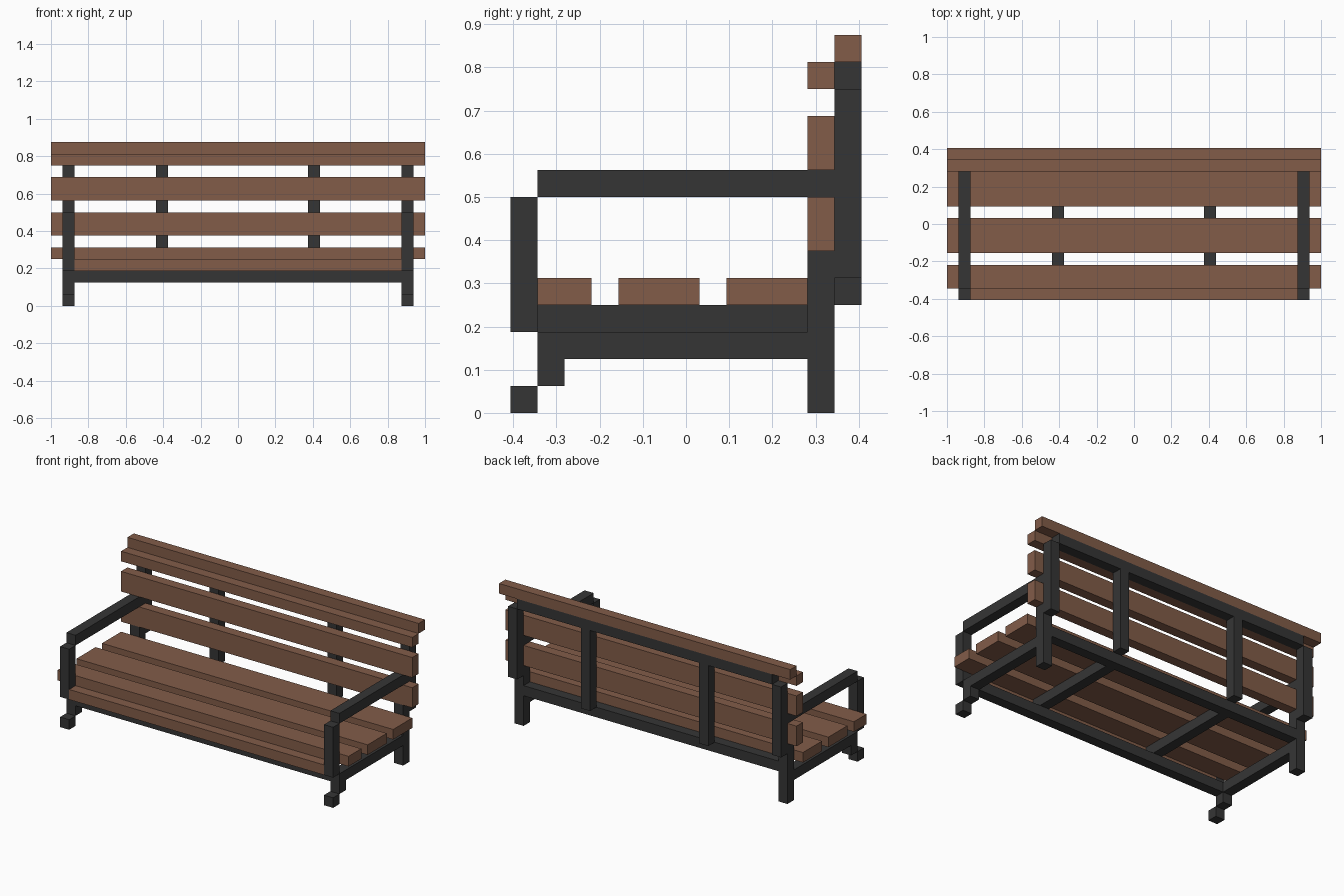
import bpy

if "Cube" in bpy.data.objects:
    bpy.data.objects.remove(bpy.data.objects["Cube"])

U = 1 / 16  # the model sits on a 1/16 unit grid: 32 wide, 13 deep, 14 high


def material(name, rgb):
    m = bpy.data.materials.new(name)
    m.diffuse_color = (*rgb, 1)
    m.use_nodes = True
    m.node_tree.nodes["Principled BSDF"].inputs["Base Color"].default_value = m.diffuse_color
    return m


WOOD = material("brown wood", (0.223, 0.107, 0.066))
IRON = material("dark iron", (0.036, 0.036, 0.036))


def box(name, x, y, z, mat):
    """Box from grid ranges; x counts from the left, y from the front, z from the ground."""
    x0, x1 = (v * U - 1 for v in x)
    y0, y1 = ((v - 6.5) * U for v in y)
    z0, z1 = (v * U for v in z)
    verts = [(a, b, c) for c in (z0, z1) for a, b in ((x0, y0), (x1, y0), (x1, y1), (x0, y1))]
    faces = [(3, 2, 1, 0), (4, 5, 6, 7)]
    faces += [(i, (i + 1) % 4, (i + 1) % 4 + 4, i + 4) for i in range(4)]
    me = bpy.data.meshes.new(name)
    me.from_pydata(verts, [], faces)
    me.materials.append(mat)
    ob = bpy.data.objects.new(name, me)
    bpy.context.collection.objects.link(ob)


def pair(name, x, y, z, mat):
    """The same box on the left and the right."""
    box(name + "_left", x, y, z, mat)
    box(name + "_right", (32 - x[1], 32 - x[0]), y, z, mat)


# Seat boards and the lowered front lip
for i, y in enumerate([(1, 3), (4, 7), (8, 11)]):
    box(f"seat_board_{i + 1}", (0, 32), y, (4, 5), WOOD)
box("seat_front_lip", (2, 30), (0, 1), (3, 4), WOOD)

# Backrest boards and cap
for i, z in enumerate([(6, 8), (9, 11), (12, 13)]):
    box(f"back_board_{i + 1}", (0, 32), (11, 12), z, WOOD)
box("back_cap", (0, 32), (12, 13), (13, 14), WOOD)

# End frames: feet, legs, side rails, armrests and back posts
END = (1, 2)
pair("front_foot", END, (0, 1), (0, 1), IRON)
pair("front_leg", END, (1, 2), (1, 3), IRON)
pair("side_rail", END, (2, 11), (2, 3), IRON)
pair("rear_leg", END, (11, 12), (0, 6), IRON)
pair("arm_post", END, (0, 1), (3, 8), IRON)
pair("armrest", END, (1, 12), (8, 9), IRON)
pair("back_post", END, (12, 13), (5, 12), IRON)

# Inner supports under the seat and behind the backrest
pair("seat_joist", (9, 10), (1, 11), (3, 4), IRON)
pair("inner_back_post", (9, 10), (12, 13), (4, 12), IRON)

# Long rails
box("front_rail", (2, 30), (1, 2), (2, 3), IRON)
box("rear_rail", (2, 30), (11, 12), (3, 4), IRON)
box("top_rail", (2, 30), (12, 13), (12, 13), IRON)
